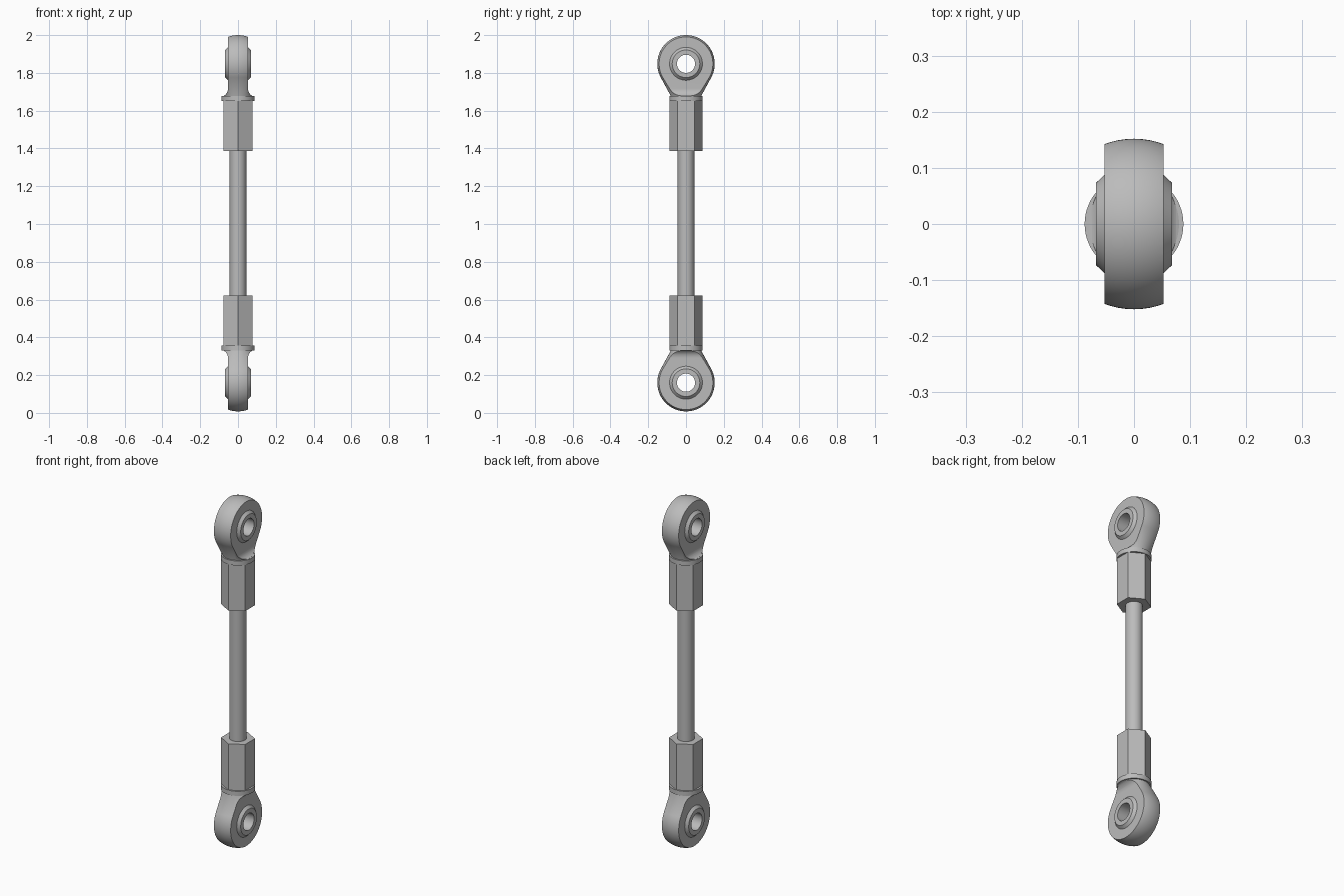
import bpy, bmesh
from math import sin, cos, pi, atan2, acos, hypot
from mathutils import Matrix, Vector

cube = bpy.data.objects.get("Cube")
if cube:
    bpy.data.objects.remove(cube)

metal = bpy.data.materials.new("grey_metal")
metal.use_nodes = True
GREY = (0.5, 0.5, 0.5, 1)
metal.diffuse_color = GREY
bsdf = metal.node_tree.nodes["Principled BSDF"]
bsdf.inputs["Base Color"].default_value = GREY
bsdf.inputs["Roughness"].default_value = 0.5


def make_object(name, bm, matrix=Matrix()):
    bmesh.ops.remove_doubles(bm, verts=bm.verts, dist=1e-5)
    bmesh.ops.recalc_face_normals(bm, faces=bm.faces)
    mesh = bpy.data.meshes.new(name)
    bm.to_mesh(mesh)
    bm.free()
    mesh.materials.append(metal)
    obj = bpy.data.objects.new(name, mesh)
    obj.matrix_world = matrix
    bpy.context.collection.objects.link(obj)
    return obj


def revolve(points, axis, closed=False, steps=64):
    """Turn a profile of 3D points around an axis through the origin."""
    bm = bmesh.new()
    verts = [bm.verts.new(p) for p in points]
    edges = [bm.edges.new(pair) for pair in zip(verts, verts[1:])]
    if closed:
        edges.append(bm.edges.new((verts[-1], verts[0])))
    bmesh.ops.spin(bm, geom=verts + edges, cent=(0, 0, 0), axis=axis,
                   angle=2 * pi, steps=steps)
    return bm


def cylinder(radius, low, high, sides=64):
    bm = bmesh.new()
    bmesh.ops.create_cone(bm, cap_ends=True, segments=sides, radius1=radius,
                          radius2=radius, depth=high - low,
                          matrix=Matrix.Translation((0, 0, (low + high) / 2)))
    return bm


def smooth(obj):
    bpy.ops.object.select_all(action='DESELECT')
    obj.select_set(True)
    bpy.context.view_layer.objects.active = obj
    bpy.ops.object.shade_smooth_by_angle(angle=pi / 6)


def cut(obj, cutter):
    bpy.context.view_layer.objects.active = obj
    mod = obj.modifiers.new("cut", 'BOOLEAN')
    mod.operation = 'DIFFERENCE'
    mod.solver = 'EXACT'
    mod.object = cutter
    cutter.hide_render = True
    bpy.context.view_layer.update()
    bpy.ops.object.modifier_apply(modifier=mod.name)
    bpy.data.objects.remove(cutter)


HEAD_R, FLAT_X = 0.152, 0.053
NECK_R, COLLAR_LOW, COLLAR_HIGH, HEX_END = 0.08, 0.171, 0.197, 0.462
HEX_R = 0.088


def head_profile():
    """Sphere running into a tangent cone that narrows to the neck."""
    tangent = atan2(COLLAR_LOW, NECK_R) - acos(HEAD_R / hypot(NECK_R, COLLAR_LOW))
    n = 28
    angles = [-pi / 2 + (tangent + pi / 2) * i / n for i in range(n + 1)]
    pts = [(0, HEAD_R * cos(a), HEAD_R * sin(a)) for a in angles]
    top = COLLAR_LOW + 0.01
    return pts + [(0, NECK_R, COLLAR_LOW), (0, NECK_R, top), (0, 0, top)]


def flat_cutter(side, matrix):
    """Block that leaves a flat cheek with a concave run-out at the neck."""
    arc = [(FLAT_X + 0.035 * (1 - cos(t)), 0.13 + 0.042 * sin(t))
           for t in (pi * 0.43 * i / 8 for i in range(9))]
    outline = [(FLAT_X, -0.3)] + arc + [(0.3, arc[-1][1]), (0.3, -0.3)]
    bm = bmesh.new()
    face = bm.faces.new([bm.verts.new((side * x, -0.3, z)) for x, z in outline])
    grown = bmesh.ops.extrude_face_region(bm, geom=[face])
    moved = [v for v in grown["geom"] if isinstance(v, bmesh.types.BMVert)]
    bmesh.ops.translate(bm, verts=moved, vec=(0, 0.6, 0))
    return make_object("flat_cutter", bm, matrix)


def rod_end(prefix, matrix):
    # Eye head with cheeks and bearing bore
    head = make_object(prefix + "_eye_head", revolve(head_profile(), (0, 0, 1)), matrix)
    for side in (-1, 1):
        cut(head, flat_cutter(side, matrix))
    bore = make_object("bore_cutter", cylinder(0.08, -0.3, 0.3),
                       matrix @ Matrix.Rotation(pi / 2, 4, 'Y'))
    cut(head, bore)
    smooth(head)

    # Bearing ring with chamfered rims
    half = [(FLAT_X - 0.003, 0.09), (0.068, 0.073), (0.068, 0.048)]
    ring = half + [(-x, r) for x, r in reversed(half)]
    smooth(make_object(prefix + "_bearing_ring",
                       revolve([(x, 0, r) for x, r in ring], (1, 0, 0), True), matrix))

    # Round collar and hexagonal sleeve
    smooth(make_object(prefix + "_collar",
                       cylinder(HEX_R, COLLAR_LOW, COLLAR_HIGH), matrix))
    bm = cylinder(HEX_R, COLLAR_HIGH - 0.002, HEX_END, 6)
    corner = max(bm.verts, key=lambda v: v.co.y).co
    turn = pi / 2 - atan2(corner.y, corner.x)
    bmesh.ops.rotate(bm, verts=bm.verts, cent=Vector(), matrix=Matrix.Rotation(turn, 3, 'Z'))
    make_object(prefix + "_hex_sleeve", bm, matrix)


LOW_EYE, HIGH_EYE = 0.16, 1.848
rod_end("lower", Matrix.Translation((0, 0, LOW_EYE)))
rod_end("upper", Matrix.Translation((0, 0, HIGH_EYE)) @ Matrix.Rotation(pi, 4, 'X'))

# Connecting rod
smooth(make_object("connecting_rod",
                   cylinder(0.044, LOW_EYE + HEX_END - 0.02, HIGH_EYE - HEX_END + 0.02, 48)))
